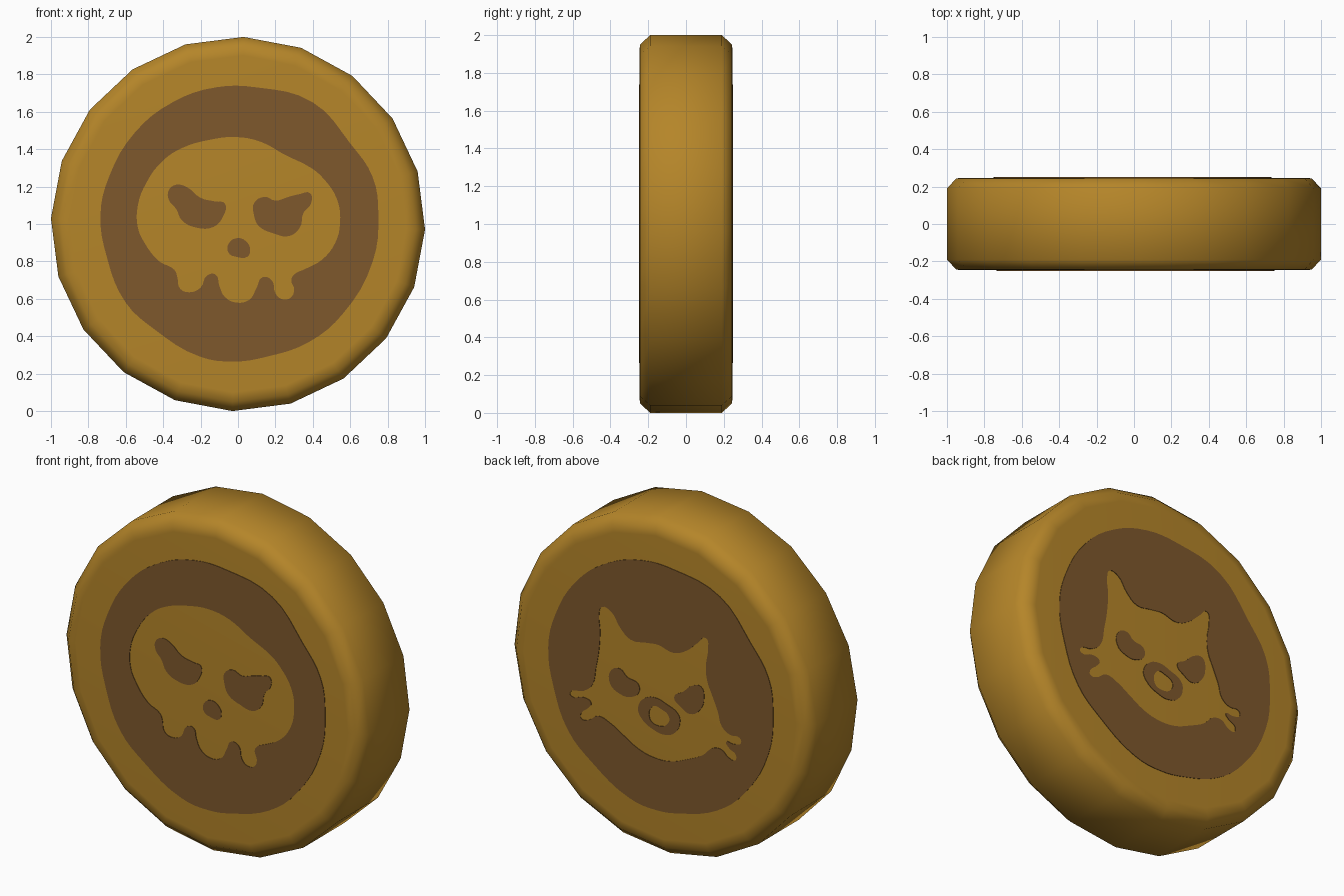
import bpy, bmesh, math


def material(name, colour):
    m = bpy.data.materials.new(name)
    m.diffuse_color = (*colour, 1.0)
    return m


gold = material("gold", (0.46, 0.235, 0.022))
brown = material("brown", (0.21, 0.098, 0.025))


# Coin body: twenty-sided lathe with bevelled rims
SIDES = 20
PROFILE = [(0.90, -0.247), (0.95, -0.244), (1.0, -0.19),
           (1.0, 0.19), (0.95, 0.244), (0.90, 0.247)]
bm = bmesh.new()
rings = []
for r, y in PROFILE:
    ring = []
    for i in range(SIDES):
        a = math.radians(88.3) + i * math.tau / SIDES
        ring.append(bm.verts.new((r * math.cos(a), y, 1 + r * math.sin(a))))
    rings.append(ring)
for lo, hi in zip(rings, rings[1:]):
    for i in range(SIDES):
        j = (i + 1) % SIDES
        bm.faces.new((lo[i], lo[j], hi[j], hi[i]))
bm.faces.new(rings[0])
bm.faces.new(rings[-1])
bmesh.ops.recalc_face_normals(bm, faces=bm.faces[:])
mesh = bpy.data.meshes.new("coin_body")
bm.to_mesh(mesh)
bm.free()
body = bpy.data.objects.new("coin_body", mesh)
bpy.context.collection.objects.link(body)
mesh.materials.append(gold)
bpy.context.view_layer.objects.active = body
body.select_set(True)
bpy.ops.object.shade_smooth_by_angle(angle=math.radians(60))


# Thin inlay plate: nested outlines alternate between solid and hole
def inlay(name, outlines, back):
    cu = bpy.data.curves.new(name, 'CURVE')
    cu.dimensions = '2D'
    cu.fill_mode = 'BOTH'
    cu.extrude = 0.002
    cu.resolution_u = 4
    for pts in outlines:
        s = cu.splines.new('BEZIER')
        s.bezier_points.add(len(pts) - 1)
        s.use_cyclic_u = True
        for bp, (u, z) in zip(s.bezier_points, pts):
            bp.co = (u, z, 0)
            bp.handle_left_type = bp.handle_right_type = 'AUTO'
    cu.materials.append(brown)
    ob = bpy.data.objects.new(name, cu)
    bpy.context.collection.objects.link(ob)
    ob.location = (0, 0.248 if back else -0.248, 0)
    ob.rotation_euler = (math.pi / 2, 0, math.pi if back else 0)
    bpy.ops.object.select_all(action='DESELECT')
    bpy.context.view_layer.objects.active = ob
    ob.select_set(True)
    bpy.ops.object.convert(target='MESH')


# Slightly wobbly brown disc used on both faces
disc = [(-.12, 1.73), (.1, 1.73), (.4, 1.65), (.6, 1.43), (.72, 1.25), (.75, 1.05),
        (.72, .8), (.56, .52), (.38, .37), (.15, .29), (-.02, .265), (-.2, .29),
        (-.45, .44), (-.6, .58), (-.7, .82), (-.735, 1.05), (-.69, 1.25),
        (-.55, 1.49), (-.35, 1.65)]

# Front: skull
skull = [(-.02, 1.465), (.12, 1.44), (.25, 1.37), (.39, 1.3), (.45, 1.25), (.53, 1.13),
         (.545, 1.0), (.52, .9), (.45, .81), (.36, .76), (.3, .73), (.285, .7),
         (.3, .65), (.28, .605), (.23, .6), (.2, .63), (.18, .7), (.13, .715),
         (.1, .66), (.06, .595), (-.01, .58), (-.07, .61), (-.1, .67), (-.12, .73),
         (-.165, .725), (-.2, .66), (-.26, .635), (-.31, .655), (-.325, .72),
         (-.34, .755), (-.42, .8), (-.5, .9), (-.535, .98), (-.535, 1.1),
         (-.49, 1.22), (-.4, 1.34), (-.29, 1.41), (-.15, 1.45)]
skull_eye_left = [(-.33, 1.21), (-.27, 1.195), (-.2, 1.14), (-.12, 1.12), (-.07, 1.11),
                  (-.08, 1.04), (-.13, .985), (-.22, .98), (-.3, 1.02), (-.33, 1.08),
                  (-.37, 1.13), (-.37, 1.18)]
skull_eye_right = [(.085, 1.11), (.14, 1.145), (.2, 1.125), (.27, 1.145), (.33, 1.16),
                   (.385, 1.165), (.39, 1.11), (.35, 1.06), (.33, .98), (.27, .935),
                   (.19, .95), (.11, .99), (.085, 1.05)]
skull_nose = [(0, .925), (.05, .9), (.065, .86), (.05, .825), (-.01, .825),
              (-.05, .845), (-.05, .895)]
inlay("skull_inlay", [disc, skull, skull_eye_left, skull_eye_right, skull_nose], False)

# Back: cat head (horizontal axis as seen from behind)
cat = [(-.38, 1.383), (-.32, 1.37), (-.26, 1.29), (-.19, 1.237), (-.09, 1.246),
       (-.01, 1.255), (.09, 1.234), (.175, 1.268), (.254, 1.338), (.307, 1.38),
       (.32, 1.313), (.307, 1.22), (.314, 1.13), (.347, 1.05), (.386, .96),
       (.412, .88), (.465, .845), (.53, .843), (.538, .815), (.485, .795),
       (.44, .795), (.46, .764), (.505, .734), (.498, .70), (.452, .708),
       (.412, .74), (.353, .736), (.287, .676), (.188, .625), (.07, .58),
       (-.043, .575), (-.142, .60), (-.24, .654), (-.327, .703), (-.406, .724),
       (-.472, .682), (-.518, .68), (-.518, .71), (-.472, .754), (-.452, .79),
       (-.498, .81), (-.584, .796), (-.59, .818), (-.505, .847), (-.445, .898),
       (-.42, 1.007), (-.4, 1.12), (-.393, 1.24), (-.4, 1.33)]
cat_eye_left = [(-.32, 1.02), (-.26, 1.044), (-.215, 1.008), (-.142, .986),
                (-.135, .94), (-.188, .896), (-.26, .894), (-.327, .94)]
cat_eye_right = [(.096, .97), (.155, 1.018), (.215, 1.07), (.274, 1.08),
                 (.294, 1.018), (.267, .94), (.2, .898), (.142, .924)]
muzzle_outer = [(-.096, .914), (-.023, .934), (.043, .916), (.122, .877), (.135, .832),
                (.102, .76), (.036, .73), (-.036, .739), (-.122, .79), (-.142, .844)]
muzzle_inner = [(-.043, .88), (.01, .877), (.063, .844), (.05, .796), (-.01, .772),
                (-.063, .796)]
inlay("cat_inlay", [disc, cat, cat_eye_left, cat_eye_right, muzzle_outer, muzzle_inner], True)
